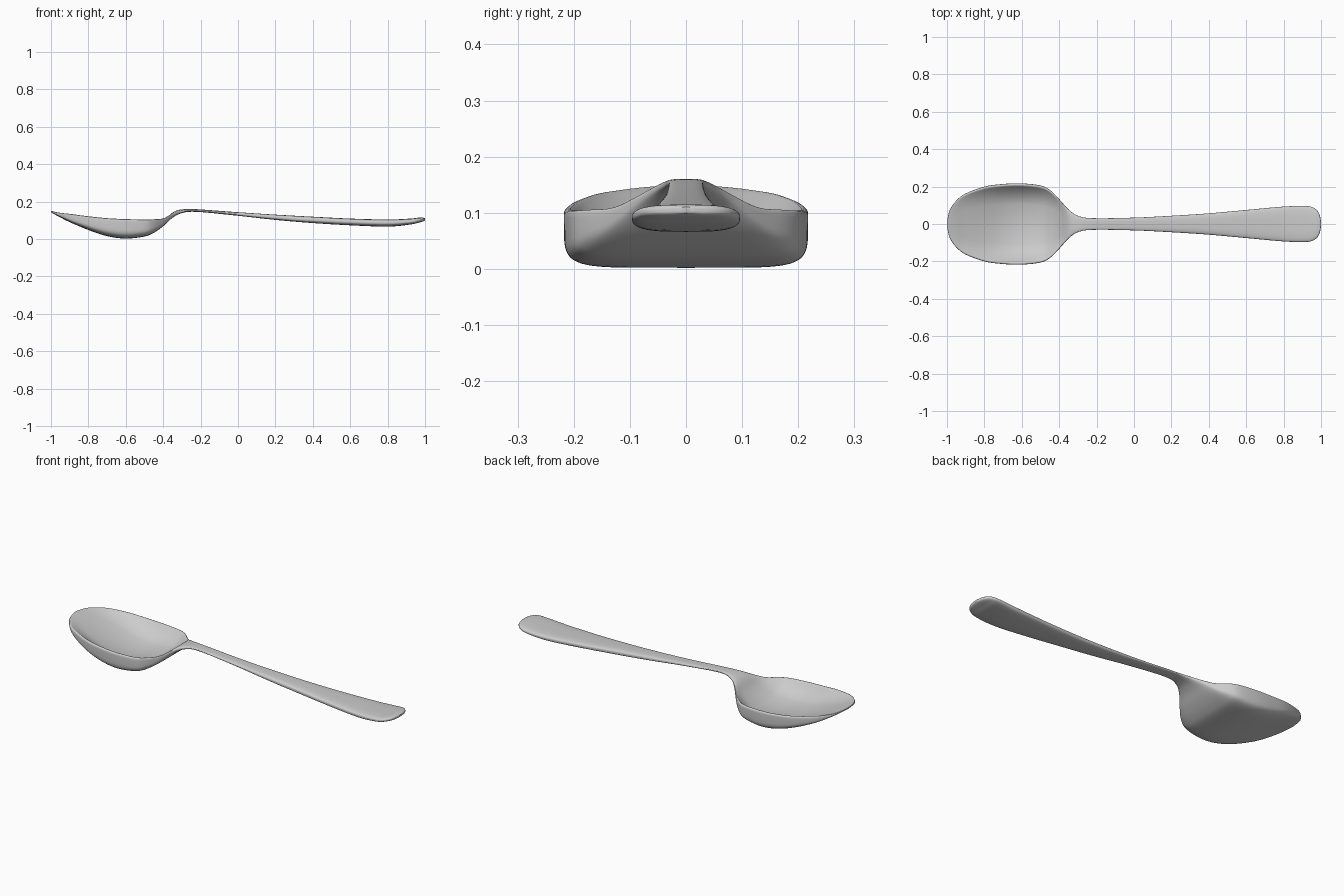
import bpy, bmesh, math
from mathutils import Vector

if "Cube" in bpy.data.objects:
    bpy.data.objects.remove(bpy.data.objects["Cube"])

# Stations along the spoon: x, half width, top z, bottom z, dish depth
STATIONS = [
    (-1.0, .012, .150, .143, 0), (-.985, .075, .149, .134, .003),
    (-.95, .125, .145, .115, .012), (-.9, .163, .138, .090, .026),
    (-.8, .200, .125, .048, .053), (-.7, .214, .115, .015, .076),
    (-.6, .217, .110, .002, .084), (-.5, .206, .108, .013, .072),
    (-.45, .182, .109, .033, .052), (-.4, .133, .114, .068, .022),
    (-.35, .078, .143, .113, .002), (-.3, .044, .158, .138, 0),
    (-.22, .031, .159, .145, 0), (0, .034, .143, .124, 0),
    (.2, .044, .130, .102, 0), (.4, .057, .119, .085, 0),
    (.6, .075, .109, .073, 0), (.8, .093, .104, .066, 0),
    (.92, .096, .109, .077, 0), (.965, .084, .114, .087, 0),
    (.99, .056, .114, .094, 0), (1.0, .012, .110, .100, 0)]
SUB, HALF = 5, 28


def catmull(a, b, c, d, t):
    return tuple(.5 * (2*q + (r-p)*t + (2*p-5*q+4*r-s)*t*t + (3*q-p-3*r+s)*t**3)
                 for p, q, r, s in zip(a, b, c, d))


def spow(v, e):
    return math.copysign(abs(v) ** e, v)


def section(x, w, top, bot, dish):
    """Boxy underside, rounded rim and a scooped upper face."""
    dish = max(0, dish)
    bowl = min(1, dish / .03)
    rim = top - min((top - bot) * .5, .016)
    n = 3 + 3 * bowl
    pts = []
    for i in range(2 * HALF):
        a = math.pi * i / HALF
        y = spow(math.cos(a), 2 / n)
        s = spow(math.sin(a), 2 / n)
        if s >= 0:
            u = min(1, abs(y) / .95)
            z = rim + (top - rim) * s - dish * (1 - u ** 3.5)
        else:
            z = rim + (rim - bot) * s
        pts.append(Vector((x, w * y, z)))
    return pts


# Loft bowl, neck and handle as one continuous skin
bm = bmesh.new()
rings = []
last = len(STATIONS) - 1
for k in range(last):
    quad = [STATIONS[min(max(k + j, 0), last)] for j in (-1, 0, 1, 2)]
    for j in range(SUB):
        rings.append(catmull(*quad, j / SUB))
rings.append(STATIONS[-1])
rings = [[bm.verts.new(p) for p in section(*r)] for r in rings]
for r0, r1 in zip(rings, rings[1:]):
    for i in range(2 * HALF):
        j = (i + 1) % (2 * HALF)
        bm.faces.new((r0[i], r0[j], r1[j], r1[i]))
bm.faces.new(rings[0])
bm.faces.new(rings[-1])
bmesh.ops.recalc_face_normals(bm, faces=bm.faces)

mesh = bpy.data.meshes.new("spoon")
bm.to_mesh(mesh)
bm.free()
spoon = bpy.data.objects.new("spoon", mesh)
bpy.context.collection.objects.link(spoon)
bpy.context.view_layer.objects.active = spoon
spoon.select_set(True)
bpy.ops.object.shade_smooth_by_angle(angle=math.radians(50))
